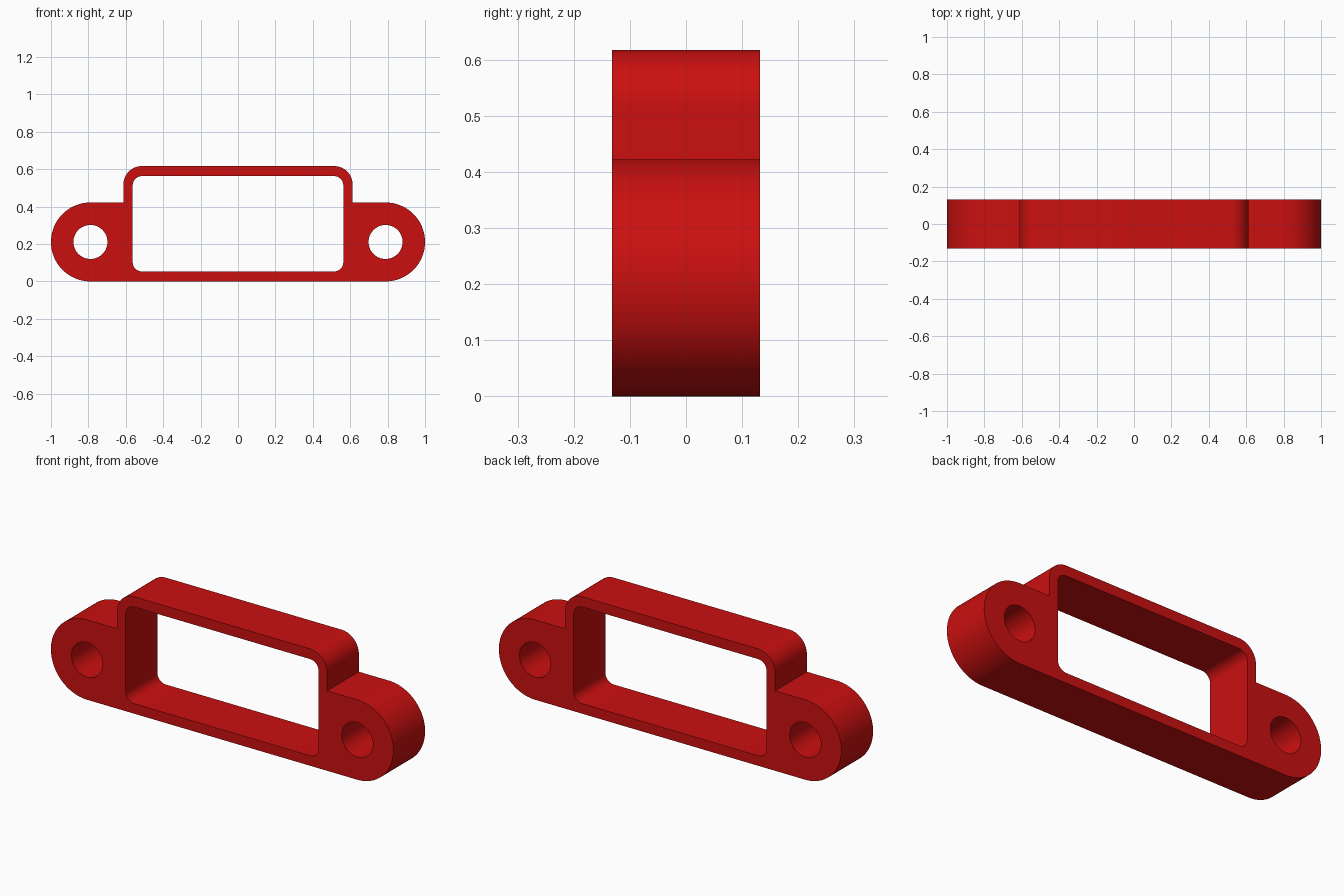
import bpy
import math

if "Cube" in bpy.data.objects:
    bpy.data.objects.remove(bpy.data.objects["Cube"])

DEPTH = 0.132                       # half thickness along y
EAR_X, EAR_R, HOLE_R = 0.789, 0.211, 0.091


def arc(cx, cz, r, start, end, steps):
    """Points on an arc, angles in degrees."""
    angles = [math.radians(start + (end - start) * i / steps) for i in range(steps + 1)]
    return [(cx + r * math.cos(a), cz + r * math.sin(a)) for a in angles]


def add_loop(curve, points):
    spline = curve.splines.new('POLY')
    spline.points.add(len(points) - 1)
    for p, (x, z) in zip(spline.points, points):
        p.co = (x, z, 0, 1)
    spline.use_cyclic_u = True


curve = bpy.data.curves.new("bracket_profile", 'CURVE')
curve.dimensions = '2D'
curve.fill_mode = 'BOTH'
curve.extrude = DEPTH

# Outer outline: rounded ears beside a taller rounded housing
right = (arc(EAR_X, EAR_R, EAR_R, -90, 90, 48)
         + [(0.613, 2 * EAR_R)]
         + arc(0.513, 0.517, 0.1, 0, 90, 16))
add_loop(curve, right + [(-x, z) for x, z in reversed(right)])

# Rectangular window with rounded corners
window = []
for cx, cz, start in ((0.513, 0.513, 0), (-0.513, 0.513, 90),
                      (-0.513, 0.103, 180), (0.513, 0.103, 270)):
    window += arc(cx, cz, 0.05, start, start + 90, 12)
add_loop(curve, window)

# Screw holes
for side in (-1, 1):
    add_loop(curve, arc(side * EAR_X, EAR_R, HOLE_R, 0, 360, 48)[:-1])

bracket = bpy.data.objects.new("mounting_bracket", curve)
bpy.context.collection.objects.link(bracket)
bracket.rotation_euler.x = math.pi / 2
bpy.context.view_layer.objects.active = bracket
bracket.select_set(True)
bpy.ops.object.convert(target='MESH')

# Weld the caps to the walls and smooth only the rounded walls
bpy.ops.object.mode_set(mode='EDIT')
bpy.ops.mesh.select_all(action='SELECT')
bpy.ops.mesh.remove_doubles(threshold=0.0001)
bpy.ops.mesh.normals_make_consistent(inside=False)
bpy.ops.object.mode_set(mode='OBJECT')
bpy.ops.object.shade_smooth_by_angle(angle=math.radians(30))

red = bpy.data.materials.new("red")
red.diffuse_color = (0.6, 0.005, 0.005, 1)
red.use_nodes = True
red.node_tree.nodes["Principled BSDF"].inputs["Base Color"].default_value = red.diffuse_color
bracket = bpy.context.object
bracket.data.materials.clear()
bracket.data.materials.append(red)
